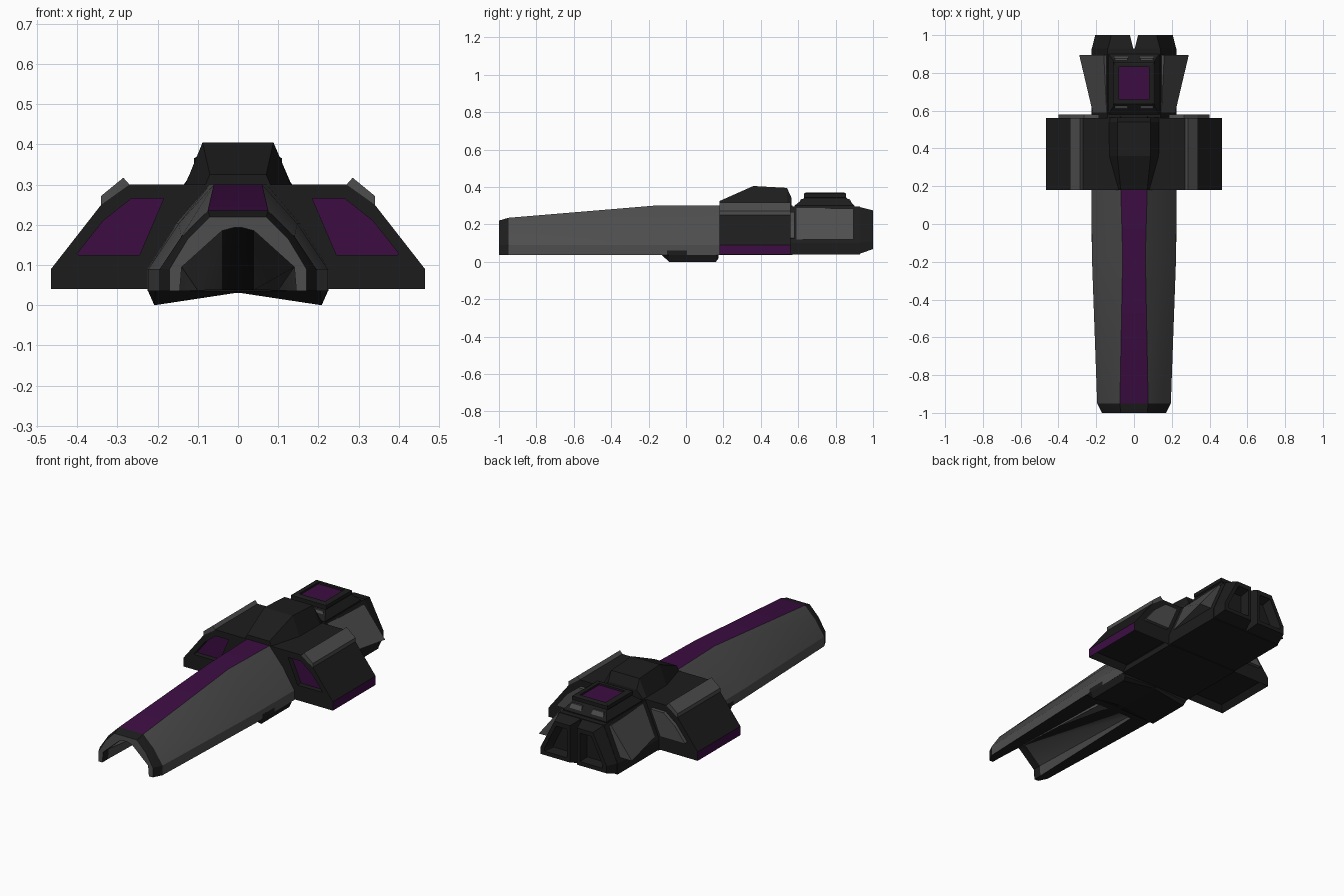
import bpy, bmesh

if "Cube" in bpy.data.objects:
    bpy.data.objects.remove(bpy.data.objects["Cube"])


def material(name, rgb):
    m = bpy.data.materials.new(name)
    m.diffuse_color = (*rgb, 1)
    m.use_nodes = True
    m.node_tree.nodes["Principled BSDF"].inputs["Base Color"].default_value = m.diffuse_color
    return m


BLACK = material("black", (0.012, 0.012, 0.012))
GREY = material("grey", (0.075, 0.075, 0.075))
PURPLE = material("purple", (0.045, 0.004, 0.055))


def sym(half):
    """Full outline from the +x half."""
    return half + [(-x, v) for x, v in reversed(half)]


def rect(w, y0, y1):
    return [(w, y0), (w, y1), (-w, y1), (-w, y0)]


def loft(name, sections, base, paint=(), axis="y", mirror=False, recess=None):
    """Bridge equal-length outlines along an axis and cap both ends.
    paint: (material, test(centre, normal)); recess: test for faces to sink."""
    bm = bmesh.new()
    rings = []
    for d, pts in sections:
        rings.append([bm.verts.new((a, d, b) if axis == "y" else (a, b, d)) for a, b in pts])
    n = len(rings[0])
    for r, s in zip(rings, rings[1:]):
        for i in range(n):
            j = (i + 1) % n
            bm.faces.new((r[i], r[j], s[j], s[i]))
    bm.faces.new(rings[0])
    bm.faces.new(rings[-1])
    bmesh.ops.recalc_face_normals(bm, faces=bm.faces)
    bm.normal_update()
    mats = [base] + [p[0] for p in paint]
    for f in bm.faces:
        for k, (_, test) in enumerate(paint):
            if test(f.calc_center_median(), f.normal):
                f.material_index = k + 1
    if recess:
        sunk = [f for f in bm.faces if recess(f.calc_center_median(), f.normal)]
        bmesh.ops.inset_individual(bm, faces=sunk, thickness=0.04, depth=-0.03)
    me = bpy.data.meshes.new(name)
    bm.to_mesh(me)
    bm.free()
    for m in mats:
        me.materials.append(m)
    ob = bpy.data.objects.new(name, me)
    bpy.context.collection.objects.link(ob)
    if mirror:
        mod = ob.modifiers.new("mirror", "MIRROR")
        mod.use_mirror_merge = False
    return ob


# Long nose with a tunnel underneath that closes towards the middle
tunnel = [(.145, .036), (.14, .095), (.04, .185), (.01, .193)]
closed = [(.12, .036), (.10, .037), (.04, .038), (.01, .038)]


def nose_ring(top_w, top_z, w, inner):
    mid = ((top_w + w) / 2 + .006, (top_z + .09) / 2 + .008)
    return sym([(top_w, top_z), mid, (w, .09), (w, .036)] + inner)


nose = loft("nose_hull", [
    (-1.0, nose_ring(.07, .22, .17, tunnel)),
    (-.95, nose_ring(.075, .235, .195, tunnel)),
    (-.17, nose_ring(.06, .30, .223, closed)),
    (.18, nose_ring(.07, .30, .225, closed)),
    (.57, nose_ring(.07, .30, .225, closed))], GREY, [
    (BLACK, lambda c, n: -1 < c.y < -.96 or c.y > .2 or n.z < -.9),
    (PURPLE, lambda c, n: n.z > .9 and abs(c.x) < .02 and -.9 < c.y < .18)])
bpy.context.view_layer.objects.active = nose
nose.select_set(True)
bpy.ops.object.shade_smooth_by_angle(angle=0.4)

# V-shaped keel under the nose
loft("keel", [
    (-.13, sym([(.222, .06), (.222, .038), (.205, .036), (.01, .036)])),
    (-.09, sym([(.224, .06), (.224, .036), (.208, 0), (.01, .03)])),
    (.16, sym([(.224, .06), (.224, .036), (.208, 0), (.01, .03)])),
    (.175, sym([(.224, .06), (.224, .038), (.208, .02), (.01, .034)]))], BLACK)

# Side wings: recessed front panel, raised rear panel, sunk underside
wing = [(.07, .30), (.27, .30), (.34, .25), (.465, .09), (.465, .04), (.20, .04)]
panel = [(.185, .265), (.265, .265), (.335, .21), (.40, .128), (.395, .125), (.245, .125)]
loft("wings", [(.58, panel), (.56, panel), (.56, wing), (.18, wing), (.18, panel), (.21, panel)],
     BLACK, [
         (PURPLE, lambda c, n: (n.x > .9 and c.z < .1 and c.x > .45)
          or (n.y < -.9 and c.y > .2)),
         (GREY, lambda c, n: c.y > .565)],
     mirror=True, recess=lambda c, n: n.z < -.9 and c.z < .05)

# Ridge strips along the wing shoulders
ridge = [(.268, .298), (.285, .317), (.34, .272), (.34, .248)]
loft("wing_ridges", [(.18, ridge), (.56, ridge)], GREY, mirror=True)

# Cabin
loft("cabin", [
    (.18, sym([(.07, .325), (.085, .29)])),
    (.36, sym([(.088, .405), (.135, .29)])),
    (.54, sym([(.088, .395), (.137, .29)])),
    (.565, sym([(.088, .34), (.137, .29)]))], BLACK)

# Rear hull
rear = sym([(.14, .295), (.225, .10), (.225, .04)])
loft("rear_hull", [(.55, rear), (.93, rear)], BLACK)

# Twin exhausts with hollow ends and a gap between them
loft("exhausts", [
    (.92, [(.002, .295), (.14, .295), (.225, .10), (.225, .04), (.002, .04)]),
    (1.0, [(.022, .275), (.12, .275), (.205, .11), (.205, .068), (.022, .068)]),
    (1.0, [(.04, .25), (.11, .25), (.18, .11), (.18, .09), (.04, .09)]),
    (.95, [(.05, .23), (.10, .23), (.16, .11), (.16, .10), (.05, .10)])],
    BLACK, mirror=True)

# Flared side plates
loft("flared_plates", [
    (.59, [(.145, .288), (.218, .12), (.19, .12), (.12, .27)]),
    (.895, [(.16, .285), (.29, .12), (.20, .12), (.12, .27)])], GREY, mirror=True)

# Rear turret with a sunk purple top
loft("turret", [
    (.28, rect(.135, .58, .90)),
    (.30, rect(.135, .58, .90)),
    (.34, rect(.105, .63, .86)),
    (.345, rect(.11, .63, .855)),
    (.365, rect(.11, .63, .855)),
    (.37, rect(.10, .64, .845)),
    (.37, rect(.08, .66, .83)),
    (.36, rect(.08, .66, .83))], BLACK,
    [(PURPLE, lambda c, n: n.z > .9 and .355 < c.z < .365 and abs(c.x) < .01)], axis="z")

# Small grey blocks at both ends of the turret
for label, (a, b, c, d) in {"front": (.59, .65, .615, .65), "back": (.85, .90, .85, .875)}.items():
    loft(label + "_turret_blocks", [
        (.29, [(.025, a), (.11, a), (.11, b), (.025, b)]),
        (.335, [(.035, c), (.10, c), (.10, d), (.035, d)])], GREY, axis="z", mirror=True)
